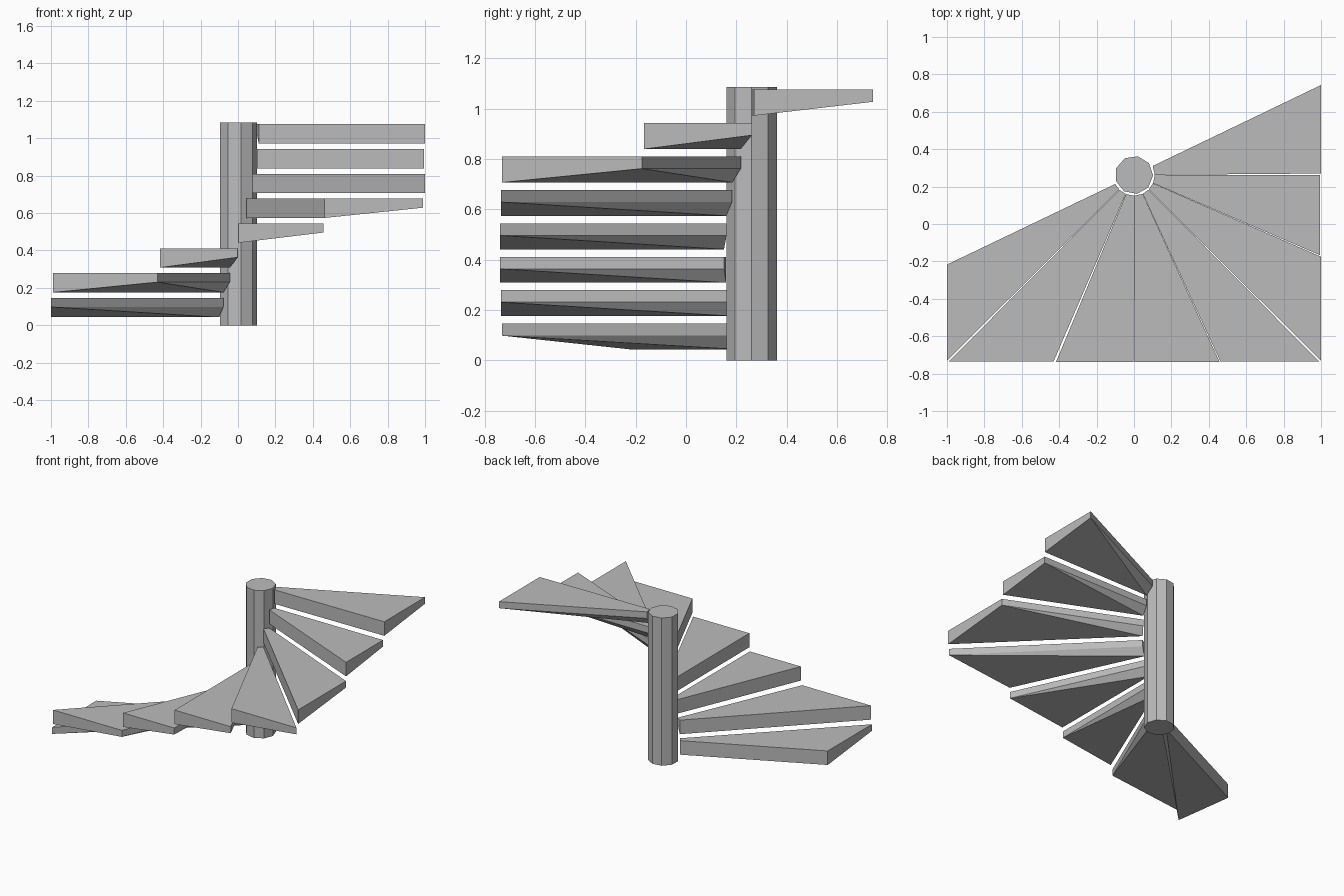
import bpy, bmesh
from math import radians
from mathutils import Vector, Matrix

if "Cube" in bpy.data.objects:
    bpy.data.objects.remove(bpy.data.objects["Cube"], do_unlink=True)

grey = bpy.data.materials.new("stone_grey")
grey.use_nodes = True
colour = (0.5, 0.5, 0.5, 1)
grey.diffuse_color = colour
grey.node_tree.nodes["Principled BSDF"].inputs["Base Color"].default_value = colour

AXIS = Vector((0, 0.262))
HUB, RISE, FIRST_TOP = 0.111, 0.1327, 0.146
THICK, THIN = 0.103, 0.048


def finish(name, bm):
    bmesh.ops.recalc_face_normals(bm, faces=bm.faces)
    mesh = bpy.data.meshes.new(name)
    bm.to_mesh(mesh)
    bm.free()
    mesh.materials.append(grey)
    obj = bpy.data.objects.new(name, mesh)
    bpy.context.collection.objects.link(obj)


def inner(outer):
    # Point on the hub circle along the spoke to an outer corner
    return AXIS + (Vector(outer) - AXIS).normalized() * HUB


def tread(name, lead, trail, top):
    # Wedge tread, thick along its leading edge and thin along its trailing edge
    bm = bmesh.new()
    plan = [(inner(lead), THICK), (Vector(lead), THICK),
            (Vector(trail), THIN), (inner(trail), THIN)]
    up = [bm.verts.new((p.x, p.y, top)) for p, _ in plan]
    low = [bm.verts.new((p.x, p.y, top - d)) for p, d in plan]
    bm.faces.new(up)
    for i in range(4):
        j = (i + 1) % 4
        bm.faces.new((up[i], low[i], low[j], up[j]))
    # Twisted underside folded from leading hub corner to trailing outer corner
    bm.faces.new((low[0], low[2], low[1]))
    bm.faces.new((low[0], low[3], low[2]))
    finish(name, bm)


# Central nine-sided pole
height = 1.085
bm = bmesh.new()
bmesh.ops.create_cone(bm, cap_ends=True, segments=9, radius1=0.102, radius2=0.102,
                      depth=height,
                      matrix=Matrix.Translation((0, AXIS.y, height / 2))
                      @ Matrix.Rotation(radians(-1.4), 4, "Z"))
bmesh.ops.rotate(bm, verts=bm.verts, cent=(0, AXIS.y, 0),
                 matrix=Matrix.Rotation(0 if any(abs(v.co.x - 0.102) < 0.001 for v in bm.verts)
                                        else radians(-90), 3, "Z"))
finish("central_pole", bm)

# Treads winding round the pole: leading and trailing outer corners
corners = [((-1, -0.217), (-1, -0.73)), ((-0.99, -0.735), (-0.43, -0.735)),
           ((-0.417, -0.738), (-0.002, -0.738)), ((0.002, -0.738), (0.458, -0.738)),
           ((0.462, -0.735), (0.99, -0.735)), ((1, -0.73), (1, -0.175)),
           ((0.995, -0.167), (0.995, 0.262)), ((1, 0.27), (1, 0.743))]
for n, (lead, trail) in enumerate(corners):
    tread(f"tread_{n + 1}", lead, trail, FIRST_TOP + n * RISE)
